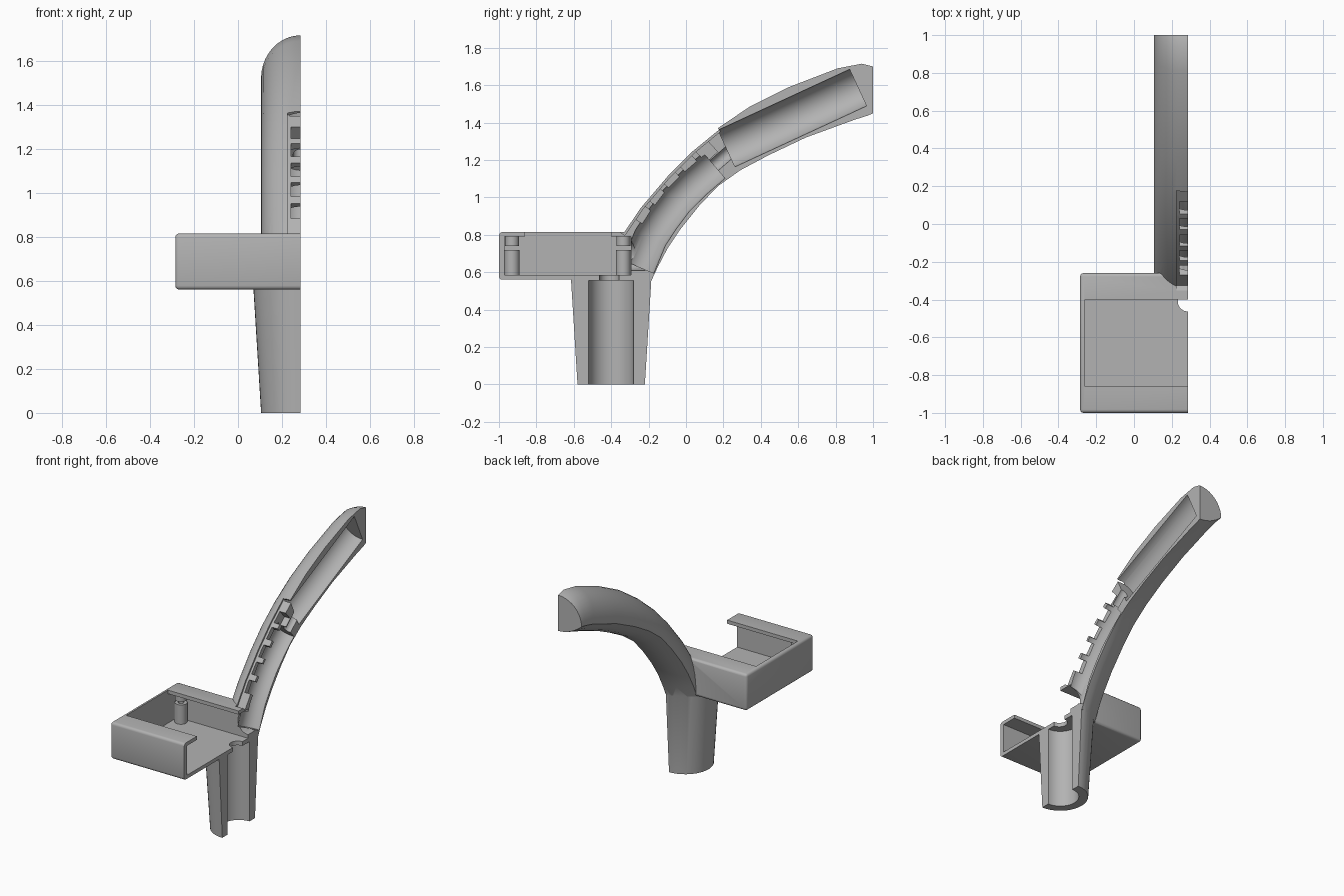
import bpy, bmesh, math
from mathutils import Vector

if "Cube" in bpy.data.objects:
    bpy.data.objects.remove(bpy.data.objects["Cube"])

CUT = 0.285          # split plane of the half shell
grey = bpy.data.materials.new("plain grey")
grey.diffuse_color = (0.45, 0.45, 0.45, 1)
grey.use_nodes = True
grey.node_tree.nodes["Principled BSDF"].inputs["Base Color"].default_value = grey.diffuse_color


def loft(name, rings):
    """Closed solid through a list of equal-length point rings."""
    bm = bmesh.new()
    vs = [[bm.verts.new(p) for p in r] for r in rings]
    n = len(rings[0])
    for a, b in zip(vs, vs[1:]):
        for i in range(n):
            j = (i + 1) % n
            bm.faces.new((a[i], a[j], b[j], b[i]))
    bm.faces.new(vs[0][::-1])
    bm.faces.new(vs[-1])
    bmesh.ops.recalc_face_normals(bm, faces=bm.faces)
    me = bpy.data.meshes.new(name)
    bm.to_mesh(me)
    bm.free()
    ob = bpy.data.objects.new(name, me)
    bpy.context.collection.objects.link(ob)
    me.materials.append(grey)
    return ob


def prism(name, profile, x0, x1):
    """Side profile (y, z) extruded along x."""
    return loft(name, [[(x, y, z) for y, z in profile] for x in (x0, x1)])


def block(name, x0, x1, y0, y1, z0, z1):
    return prism(name, [(y0, z0), (y1, z0), (y1, z1), (y0, z1)], x0, x1)


def tube(name, path, radii, x=CUT, n=40):
    """Round rod along (y, z) points."""
    pts = [Vector((x, y, z)) for y, z in path]
    rings = []
    for i, p in enumerate(pts):
        t = (pts[min(i + 1, len(pts) - 1)] - pts[max(i - 1, 0)]).normalized()
        side = Vector((1, 0, 0))
        up = t.cross(side)
        r = radii[i] if isinstance(radii, (list, tuple)) else radii
        rings.append([p + r * (math.cos(a) * side + math.sin(a) * up)
                      for a in (math.tau * k / n for k in range(n))])
    return loft(name, rings)


def boolean(ob, tool, op='DIFFERENCE'):
    m = ob.modifiers.new("b", 'BOOLEAN')
    m.object, m.operation, m.solver = tool, op, 'EXACT'
    bpy.context.view_layer.objects.active = ob
    bpy.ops.object.modifier_apply(modifier=m.name)
    bpy.data.objects.remove(tool)


# Curved arm: rounded top, shallow belly, crease between them
spine = [(-.50, .50, -.22, .48), (-.415, .69, -.15, .63), (-.345, .81, -.10, .725),
         (-.25, .95, -.03, .83), (-.105, 1.12, .07, .955), (.03, 1.255, .17, 1.06),
         (.17, 1.37, .29, 1.145), (.34, 1.485, .44, 1.225), (.55, 1.59, .64, 1.32),
         (.81, 1.69, .90, 1.415), (.94, 1.715, .97, 1.437), (1.0, 1.70, 1.0, 1.45)]
section = [(.18 * math.cos(a), .3 + .7 * math.sin(a))
           for a in (math.pi * k / 20 for k in range(21))]
section += [(.18 * u, .3 * u * u) for u in (-.75, -.5, -.25, 0, .25, .5, .75)]
body = loft("handle_shell", [[(CUT + x, iy + (oy - iy) * t, iz + (oz - iz) * t)
                              for x, t in section] for oy, oz, iy, iz in spine])
boolean(body, block("trim", -1, 1, -1, 1, 0, .557))

# Tray outer with softened edges
tray = block("tray", -.285, .45, -1, -.26, .56, .815)
m = tray.modifiers.new("bevel", 'BEVEL')
m.width, m.segments = .018, 3
bpy.context.view_layer.objects.active = tray
bpy.ops.object.modifier_apply(modifier=m.name)
boolean(body, tray, 'UNION')

# Tapered leg
boolean(body, tube("leg", [(-.40, 0), (-.40, .565)], [.18, .215], n=48), 'UNION')

# Tray cavity, lid opening, wire holes
boolean(body, block("cavity", -.26, .5, -.97, -.295, .585, .79))
boolean(body, block("opening", -.26, .5, -.86, -.40, .7, .9))
boolean(body, tube("floor_hole", [(-.41, .5), (-.41, .65)], .053))
boolean(body, tube("back_hole", [(-.33, .69), (-.22, .69)], .08))

# Leg bore, curved arm bore, connecting channel, straight tip bore
boolean(body, tube("leg_bore", [(-.40, -.1), (-.40, .556)], .12))
boolean(body, tube("arm_bore", [(-.255, .63), (-.19, .785), (-.125, .885),
                                (-.05, .985), (.045, 1.08), (.15, 1.17)], .09))
boolean(body, tube("channel", [(.12, 1.145), (.27, 1.275)], .035))
boolean(body, tube("tip_bore", [(.217, 1.262), (.92, 1.587)], .108))

# Recessed key strip on the outer curve
top = [Vector((o[0], o[1])) for o in spine[2:7]]
lo, hi = [], []
for i, p in enumerate(top):
    t = (top[min(i + 1, 4)] - top[max(i - 1, 0)]).normalized()
    n = Vector((-t.y, t.x))
    lo.append(p - n * .022)
    hi.append(p + n * .05)
boolean(body, prism("strip", lo + hi[::-1], .225, .45))

# Five key windows through the strip
for y, z, deg in ((.07, 1.29, 42), (-.015, 1.21, 43), (-.105, 1.12, 47),
                  (-.185, 1.03, 50), (-.263, .93, 56)):
    a = math.radians(deg)
    t, n = Vector((math.cos(a), math.sin(a))), Vector((-math.sin(a), math.cos(a)))
    c = Vector((y, z))
    quad = [c + t * s * .042 + n * d for s, d in ((-1, -.10), (1, -.10), (1, .06), (-1, .06))]
    boolean(body, prism("window", quad, .24, .45))

# Split plane
boolean(body, block("half_cutter", CUT, 2, -2, 2, -1, 3))

# Mounting posts: lower sleeve and upper pin from the lid
posts = [body]
for name, y in (("front", -.93), ("back", -.335)):
    post = tube(name + "_post", [(y, .58), (y, .72)], .04, x=-.205, n=24)
    boolean(post, tube("screw_hole", [(y, .62), (y, .8)], .018, x=-.205, n=16))
    pin = tube(name + "_lid_pin", [(y, .74), (y, .795)], .037, x=-.205, n=24)
    posts += [post, pin]

for ob in posts:
    bpy.ops.object.select_all(action='DESELECT')
    ob.select_set(True)
    bpy.context.view_layer.objects.active = ob
    bpy.ops.object.shade_smooth_by_angle(angle=math.radians(32))
